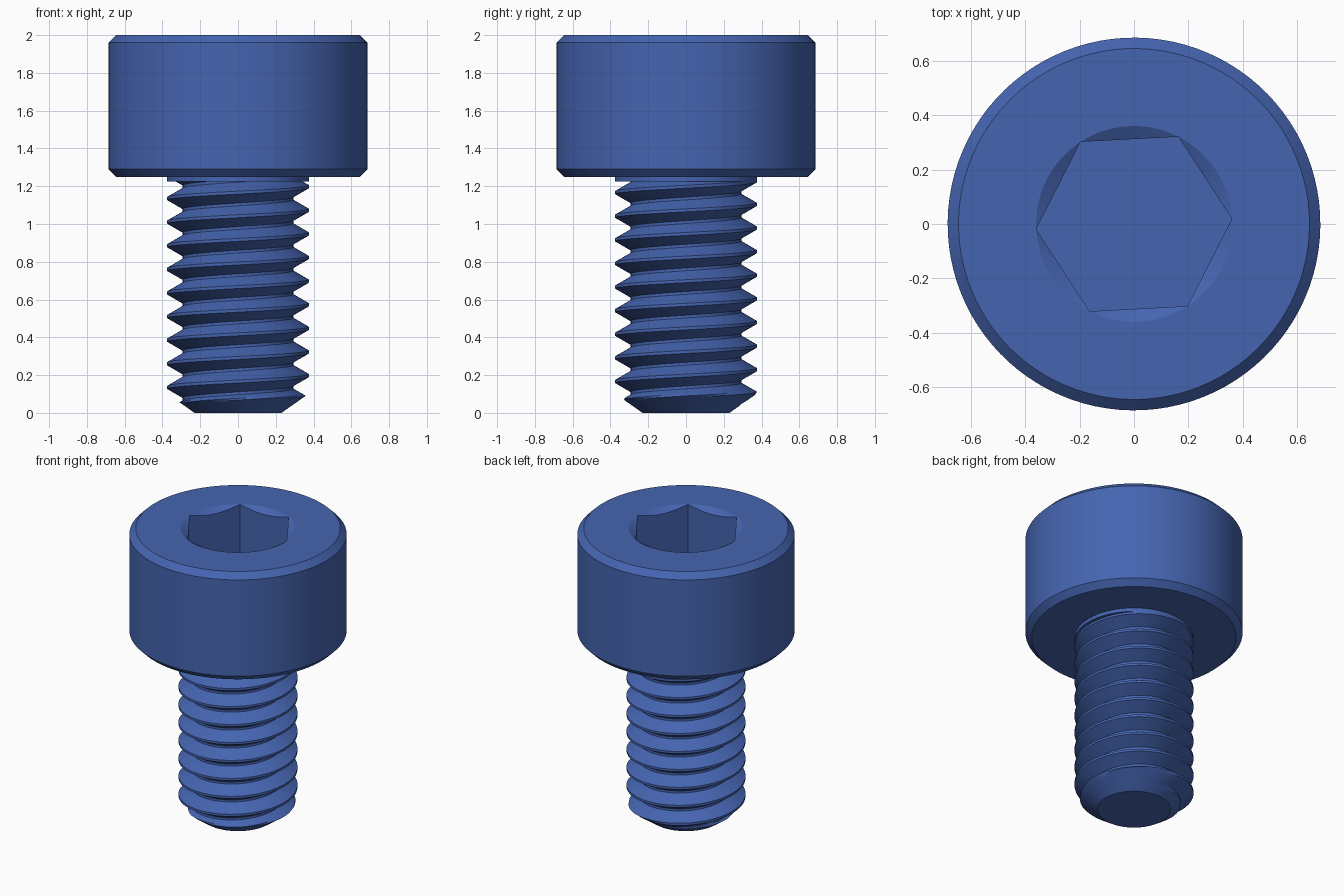
import bpy, bmesh
from math import pi, cos, sin, tan, radians

cube = bpy.data.objects.get("Cube")
if cube:
    bpy.data.objects.remove(cube, do_unlink=True)

SEGMENTS = 96
HEAD_BASE, TOP = 1.25, 2.0

blue = bpy.data.materials.new("blue")
blue.use_nodes = True
blue.diffuse_color = (0.06, 0.13, 0.44, 1)
blue.node_tree.nodes["Principled BSDF"].inputs["Base Color"].default_value = blue.diffuse_color


def loft(name, profile, start=0.0, cap_end=True):
    """Sweep profile(angle) -> [(radius, z), ...] once round the z axis and weld the seam."""
    bm = bmesh.new()
    columns = []
    for i in range(SEGMENTS + 1):
        a = start + 2 * pi * i / SEGMENTS
        columns.append([bm.verts.new((r * cos(a), r * sin(a), z))
                        for r, z in profile(a - start)])
    for left, right in zip(columns, columns[1:]):
        for k in range(len(left) - 1):
            bm.faces.new((left[k], right[k], right[k + 1], left[k + 1]))
    bm.faces.new([c[0] for c in reversed(columns)])
    if cap_end:
        bm.faces.new([c[-1] for c in columns])
    bmesh.ops.remove_doubles(bm, verts=bm.verts, dist=1e-5)
    bmesh.ops.recalc_face_normals(bm, faces=bm.faces)
    mesh = bpy.data.meshes.new(name)
    bm.to_mesh(mesh)
    bm.free()
    mesh.materials.append(blue)
    obj = bpy.data.objects.new(name, mesh)
    bpy.context.collection.objects.link(obj)
    bpy.ops.object.select_all(action="DESELECT")
    obj.select_set(True)
    bpy.context.view_layer.objects.active = obj
    bpy.ops.object.shade_smooth_by_angle(angle=radians(25))
    return obj


# Head: chamfered cylinder with a countersunk hexagonal socket
HEAD_R, BEVEL = 0.685, 0.04
SOCKET_R, SOCKET_DEPTH = 0.36, 0.38


def head_profile(a):
    hex_r = SOCKET_R * cos(pi / 6) / cos(a % (pi / 3) - pi / 6)
    rim_z = TOP - (SOCKET_R - hex_r) * tan(pi / 6)
    return [(HEAD_R - BEVEL, HEAD_BASE), (HEAD_R, HEAD_BASE + BEVEL),
            (HEAD_R, TOP - BEVEL), (HEAD_R - BEVEL, TOP),
            (SOCKET_R, TOP), (hex_r, rim_z), (hex_r, TOP - SOCKET_DEPTH)]


loft("socket_head", head_profile, start=radians(3))

# Shank: right-handed helical thread, cut by the tip cone and ending at a plain collar
CREST_R, ROOT_R, TIP_R = 0.375, 0.293, 0.23
PITCH, CREST_Z = 0.125, 0.0725
COLLAR_Z = 1.225
HALF_CREST = PITCH / 16
FLANK = (CREST_R - ROOT_R) * tan(pi / 6)
STEPS = 5
flank_up = [HALF_CREST + FLANK * s / STEPS for s in range(STEPS + 1)]
phases = [-p for p in reversed(flank_up)] + flank_up


def thread_radius(a, z):
    d = abs((z - CREST_Z - PITCH * a / (2 * pi) + PITCH / 2) % PITCH - PITCH / 2)
    r = CREST_R - (d - HALF_CREST) / tan(pi / 6)
    return min(max(ROOT_R, min(CREST_R, r)), TIP_R + 1.42 * z)


def shank_profile(a):
    points = []
    for turn in range(-3, 11):
        for p in phases:
            z = CREST_Z + PITCH * (turn + a / (2 * pi)) + p
            z = max(0.0, min(COLLAR_Z, z))
            points.append((thread_radius(a, z), z))
    return points + [(CREST_R, COLLAR_Z), (CREST_R, HEAD_BASE)]


loft("threaded_shank", shank_profile, cap_end=False)
